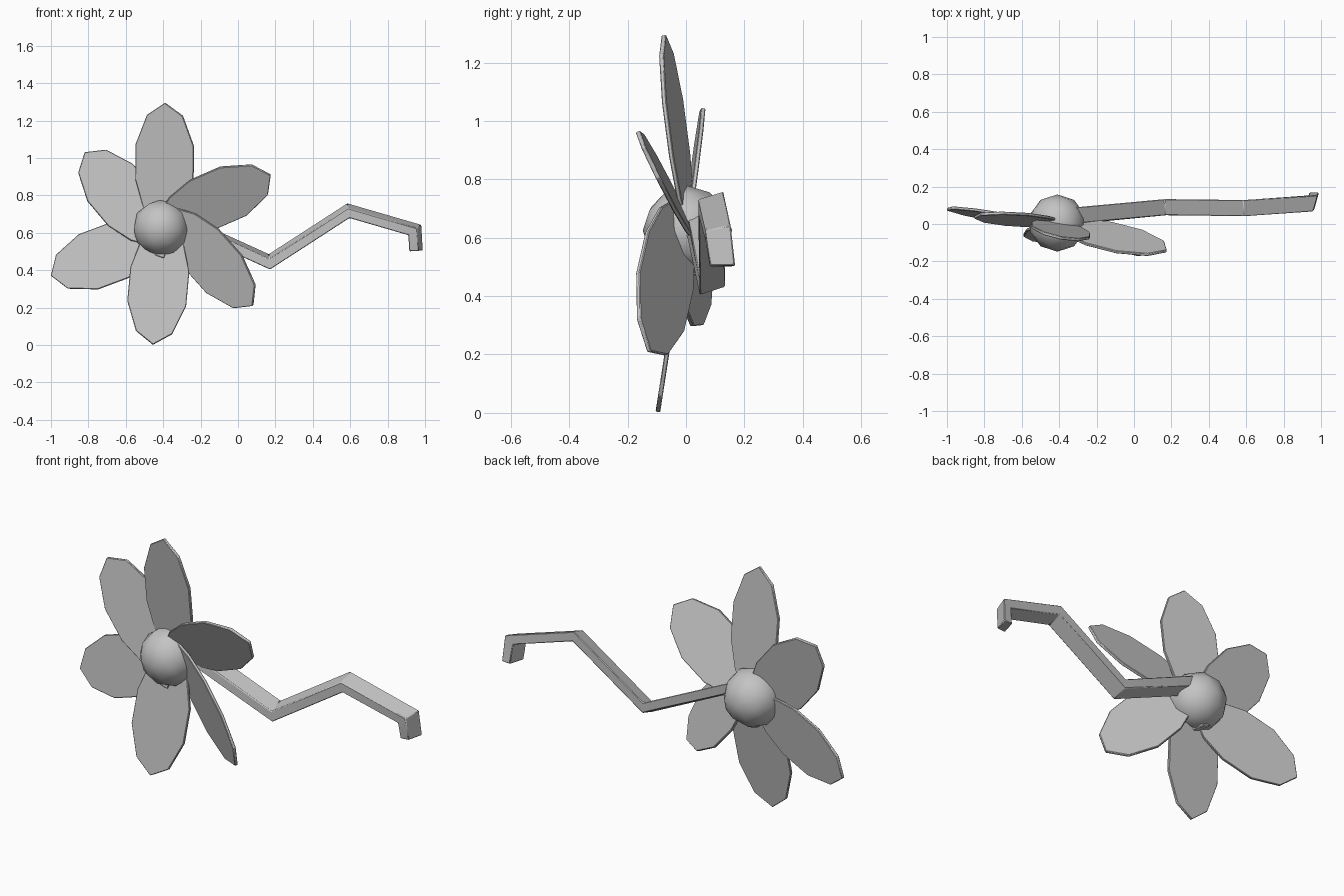
import bpy
import bmesh
from mathutils import Vector

cube = bpy.data.objects.get("Cube")
if cube:
    bpy.data.objects.remove(cube, do_unlink=True)

grey = bpy.data.materials.new("plain_grey")
grey.use_nodes = True
grey.diffuse_color = (0.55, 0.55, 0.55, 1)
grey.node_tree.nodes["Principled BSDF"].inputs["Base Color"].default_value = grey.diffuse_color


def finish(bm, name, angle, bevel=0.0):
    """Turn a bmesh into a shaded object with optional soft edges."""
    bmesh.ops.recalc_face_normals(bm, faces=bm.faces)
    mesh = bpy.data.meshes.new(name)
    bm.to_mesh(mesh)
    bm.free()
    mesh.materials.append(grey)
    obj = bpy.data.objects.new(name, mesh)
    bpy.context.collection.objects.link(obj)
    if bevel:
        mod = obj.modifiers.new("soft_edges", "BEVEL")
        mod.width = bevel
        mod.segments = 1
    bpy.ops.object.select_all(action="DESELECT")
    obj.select_set(True)
    bpy.context.view_layer.objects.active = obj
    bpy.ops.object.shade_smooth_by_angle(angle=angle)
    return obj


HUB = Vector((-0.41, 0.005, 0.625))

# Flower centre
bm = bmesh.new()
bmesh.ops.create_icosphere(bm, subdivisions=2, radius=0.153)
bmesh.ops.translate(bm, verts=bm.verts, vec=HUB)
finish(bm, "flower_centre", 0.6)

# Half outline of a petal: fraction along its length, half width
HALF = [(0, 0.04), (0.16, 0.115), (0.38, 0.158), (0.66, 0.158), (0.9, 0.097)]
OUTLINE = HALF + [(1, 0)] + [(t, -w) for t, w in reversed(HALF)]
THICK = 0.016


def petal(name, base, tip, lean_x, lean_z, depth):
    """Flat petal in a leaning plane, given by base and tip seen from the front."""
    def on_plane(x, z):
        return Vector((x, depth + lean_x * (x - HUB.x) + lean_z * (z - HUB.z), z))
    start, end = on_plane(*base), on_plane(*tip)
    normal = Vector((-lean_x, 1, -lean_z)).normalized()
    side = (end - start).cross(normal).normalized()
    bm = bmesh.new()
    rings = []
    for offset in (-THICK / 2, THICK / 2):
        rings.append([bm.verts.new(start.lerp(end, t) + side * w + normal * offset)
                      for t, w in OUTLINE])
    for ring in rings:
        bm.faces.new(ring)
    count = len(OUTLINE)
    for i in range(count):
        j = (i + 1) % count
        bm.faces.new((rings[0][i], rings[0][j], rings[1][j], rings[1][i]))
    finish(bm, name, 0.5, 0.003)


petal("petal_top", (-0.395, 0.63), (-0.39, 1.295), -0.19, -0.13, 0.015)
petal("petal_upper_right", (-0.42, 0.555), (-0.82, 1.03), 0.03, 0.15, 0.005)
petal("petal_lower_right", (-0.41, 0.59), (-1.0, 0.37), -0.2, 0.12, -0.008)
petal("petal_bottom", (-0.395, 0.65), (-0.455, 0.002), 0.0, 0.155, 0.0)
petal("petal_lower_left", (-0.37, 0.71), (0.08, 0.21), -0.54, -0.26, 0.03)
petal("petal_upper_left", (-0.41, 0.655), (0.175, 0.91), -0.055, -0.468, 0.02)

# Zigzag stem: a tilted rectangular bar with mitred bends
PATH = [Vector(p) for p in (
    (-0.43, 0.0, 0.475), (-0.36, 0.04, 0.685), (0.168, 0.09, 0.445),
    (0.59, 0.085, 0.718), (0.945, 0.11, 0.615), (0.952, 0.125, 0.503))]
WIDE, HIGH, TILT = 0.043, 0.025, 0.012


def upward(a, b):
    d = b - a
    return Vector((-d.z, 0, d.x)).normalized()


bm = bmesh.new()
rings = []
for i, point in enumerate(PATH):
    before = upward(PATH[max(i - 1, 0)], PATH[max(i, 1)])
    after = upward(PATH[min(i, len(PATH) - 2)], PATH[min(i + 1, len(PATH) - 1)])
    mitre = (before + after) / (1 + before.dot(after))
    rings.append([bm.verts.new(point + Vector((0, y * WIDE, 0)) + mitre * (n * HIGH + y * TILT))
                  for y, n in ((-1, -1), (1, -1), (1, 1), (-1, 1))])
for a, b in zip(rings, rings[1:]):
    for k in range(4):
        m = (k + 1) % 4
        bm.faces.new((a[k], a[m], b[m], b[k]))
bm.faces.new(rings[0])
bm.faces.new(rings[-1])
finish(bm, "stem", 0.5, 0.004)
